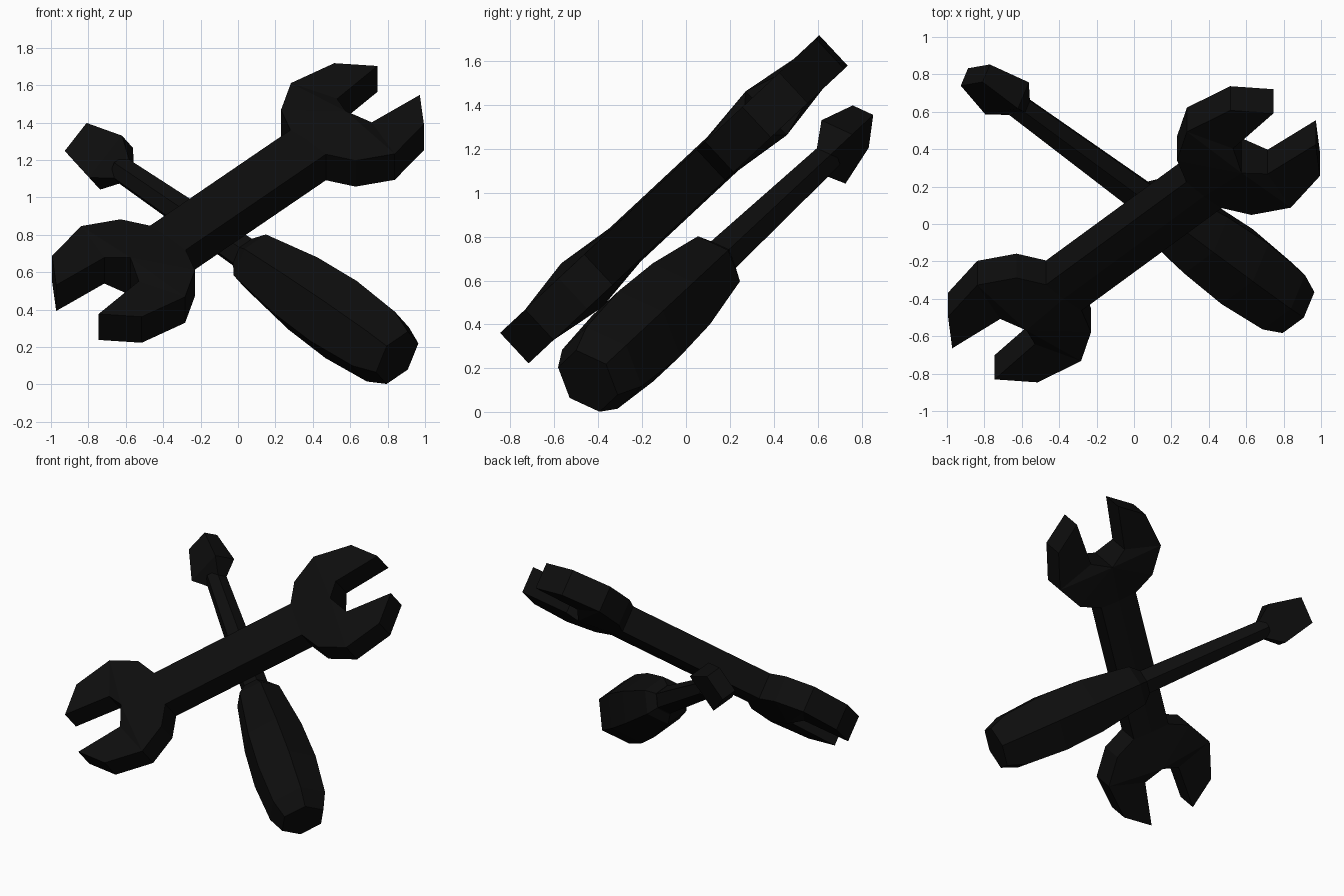
import bpy, bmesh, math
from mathutils import Matrix, Vector

cube = bpy.data.objects.get("Cube")
if cube:
    bpy.data.objects.remove(cube, do_unlink=True)

mat = bpy.data.materials.new("near black")
mat.use_nodes = True
black = (0.004, 0.004, 0.004, 1)
mat.diffuse_color = black
mat.node_tree.nodes["Principled BSDF"].inputs["Base Color"].default_value = black

# Both tools lie in planes leaning back from the ground
LEAN = Matrix.Translation((0, -0.055, 0.97)) @ Matrix.Rotation(math.radians(43), 4, 'X')
DRIVER = LEAN @ Matrix.Translation((0, 0, -0.338)) @ Matrix.Rotation(math.radians(-45), 4, 'Z')


def finish(name, bm, matrix):
    bmesh.ops.remove_doubles(bm, verts=bm.verts, dist=0.0005)
    bmesh.ops.recalc_face_normals(bm, faces=bm.faces)
    bm.transform(matrix)
    mesh = bpy.data.meshes.new(name)
    bm.to_mesh(mesh)
    bm.free()
    mesh.materials.append(mat)
    bpy.context.collection.objects.link(bpy.data.objects.new(name, mesh))


def add_face(bm, points):
    bm.faces.new([bm.verts.new(p) for p in points])


# Wrench: half of one jaw (x, y, half thickness), mirrored over the diagonal
neck_mid = (0.375, 0.375, 0.104)
neck = (0.28, 0.47, 0.095)
heel = (0.23, 0.628, 0.095)
shoulder = (0.283, 0.838, 0.095)
crown = (0.515, 0.994, 0.095)
tip = (0.745, 0.972, 0.095)
notch = (0.53, 0.715, 0.095)
notch_mid = (0.575, 0.575, 0.137)
outline = [neck, heel, shoulder, crown, tip, notch, notch_mid]
panels = [(neck_mid, neck, notch_mid), (neck, heel, notch_mid),
          (heel, shoulder, notch_mid), (shoulder, notch, notch_mid),
          (shoulder, crown, tip, notch)]


def place(p, swap, turn, side):
    x, y, w = p
    if swap:
        x, y = y, x
    return Vector((x * turn, y * turn, w * side))


jaws = {1: bmesh.new(), -1: bmesh.new()}
grip = bmesh.new()
for swap in (False, True):
    for turn, bm in jaws.items():
        for side in (1, -1):
            for panel in panels:
                add_face(bm, [place(p, swap, turn, side) for p in panel])
        for a, b in zip(outline, outline[1:]):
            add_face(bm, [place(a, swap, turn, 1), place(b, swap, turn, 1),
                          place(b, swap, turn, -1), place(a, swap, turn, -1)])
    # Long bar between the two jaws, with a faint ridge down its middle
    for side in (1, -1):
        add_face(grip, [place(neck_mid, swap, 1, side), place(neck, swap, 1, side),
                        place(neck, not swap, -1, side), place(neck_mid, swap, -1, side)])
    add_face(grip, [place(neck, swap, 1, 1), place(neck, not swap, -1, 1),
                    place(neck, not swap, -1, -1), place(neck, swap, 1, -1)])

finish("wrench_upper_jaw", jaws[1], LEAN)
finish("wrench_lower_jaw", jaws[-1], LEAN)
finish("wrench_bar", grip, LEAN)


# Screwdriver: rings (position along axis, radius) joined into a faceted rod
def rod(name, rings, angles):
    bm = bmesh.new()
    loops = [[bm.verts.new((a, r * math.cos(math.radians(t)), r * math.sin(math.radians(t))))
              for t in angles] for a, r in rings]
    n = len(angles)
    for one, two in zip(loops, loops[1:]):
        for i in range(n):
            j = (i + 1) % n
            bm.faces.new((one[i], one[j], two[j], two[i]))
    bm.faces.new(loops[0])
    bm.faces.new(loops[-1])
    finish(name, bm, DRIVER)


hexagon = range(0, 360, 60)
rod("screwdriver_handle", [(0.06, 0.098), (0.13, 0.162), (0.49, 0.22), (0.78, 0.236),
                           (1.08, 0.213), (1.204, 0.16)], hexagon)
rod("screwdriver_shaft", [(-0.9, 0.073), (0.08, 0.096)], hexagon)
rod("screwdriver_blade", [(-1.2, 0.11), (-0.96, 0.165), (-0.86, 0.073)], (0, 60, 180, 240))
